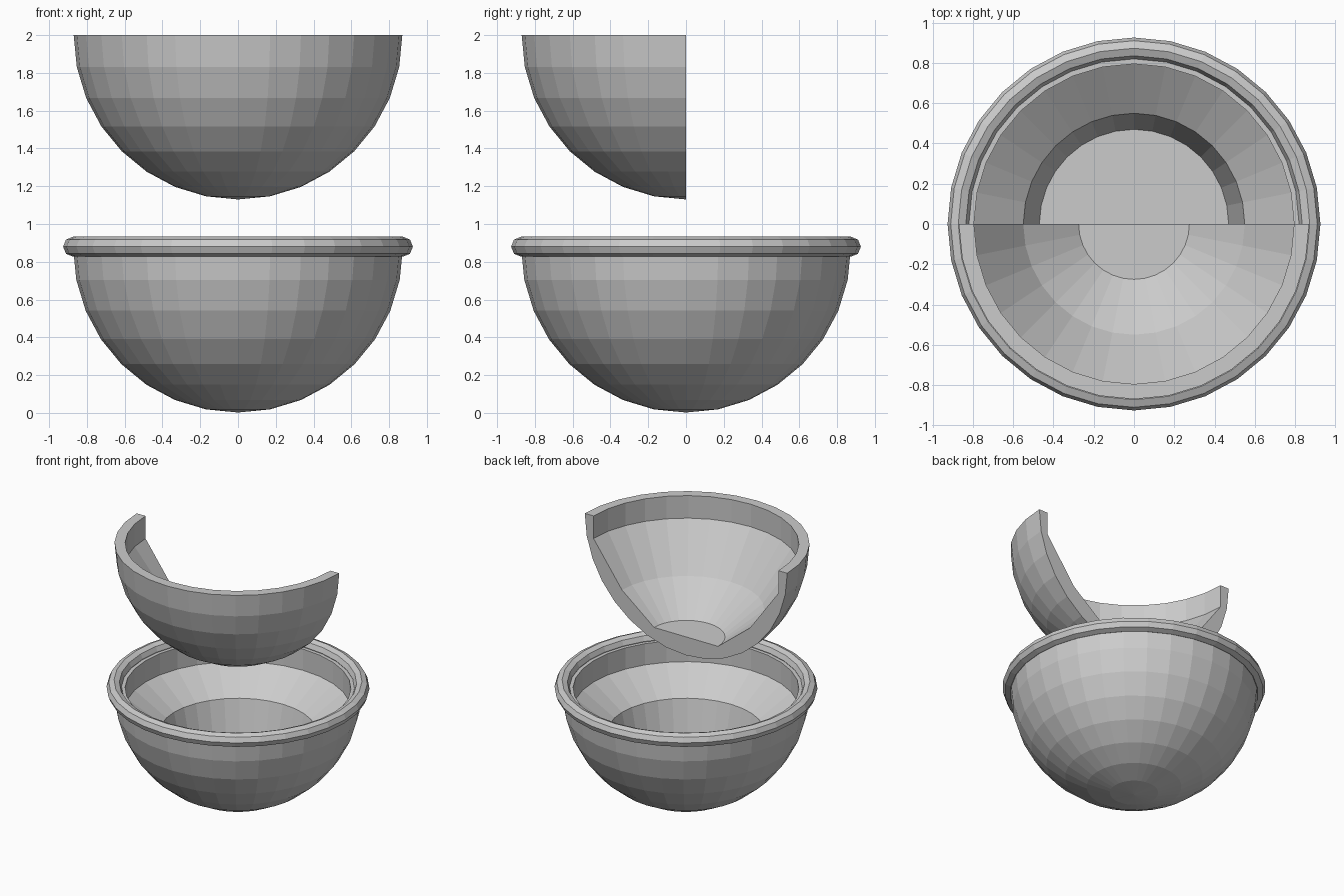
import bpy, bmesh
from math import sin, cos, pi, tau

if "Cube" in bpy.data.objects:
    bpy.data.objects.remove(bpy.data.objects["Cube"])

SIDES = 32


def lathe(name, profile, closed=False, half=False):
    """Spin an (r, z) profile round z; a half lathe covers y < 0 and is capped."""
    bm = bmesh.new()
    vs = [bm.verts.new((-r, 0, z)) for r, z in profile]
    pairs = list(zip(vs, vs[1:])) + ([(vs[-1], vs[0])] if closed else [])
    edges = [bm.edges.new(p) for p in pairs]
    bmesh.ops.spin(bm, geom=vs + edges, cent=(0, 0, 0), axis=(0, 0, 1),
                   angle=pi if half else tau,
                   steps=SIDES // 2 if half else SIDES)
    bmesh.ops.remove_doubles(bm, verts=bm.verts[:], dist=1e-4)
    if half:
        # keep the half on the front side, then close the cut plane
        if sum(v.co.y for v in bm.verts) > 0:
            for v in bm.verts:
                v.co.y = -v.co.y
        rim = [e for e in bm.edges if e.is_boundary]
        bmesh.ops.holes_fill(bm, edges=rim, sides=0)
    bmesh.ops.recalc_face_normals(bm, faces=bm.faces[:])
    me = bpy.data.meshes.new(name)
    bm.to_mesh(me)
    bm.free()
    ob = bpy.data.objects.new(name, me)
    bpy.context.collection.objects.link(ob)
    return ob


def dome(radius, z):
    """Lower half of a sphere outline, from the pole up to the equator."""
    return [(radius * sin(k * pi / 16), z - radius * cos(k * pi / 16))
            for k in range(9)]


# Lower bowl with stepped hollow
lathe("lower_bowl", dome(0.873, 0.875) + [
    (0.795, 0.875), (0.795, 0.71), (0.55, 0.54), (0.47, 0.20), (0, 0.20)])

# Rounded rim around the lower bowl
lathe("bowl_rim", [(0.873 + 0.053 * cos(k * tau / 8), 0.88 + 0.053 * sin(k * tau / 8))
                   for k in range(8)], closed=True)

# Upper bowl, cut in half to show its section
lathe("upper_half_bowl", dome(0.87, 2.0) + [
    (0.795, 2.0), (0.795, 1.825), (0.55, 1.49), (0.275, 1.273), (0, 1.273)], half=True)
